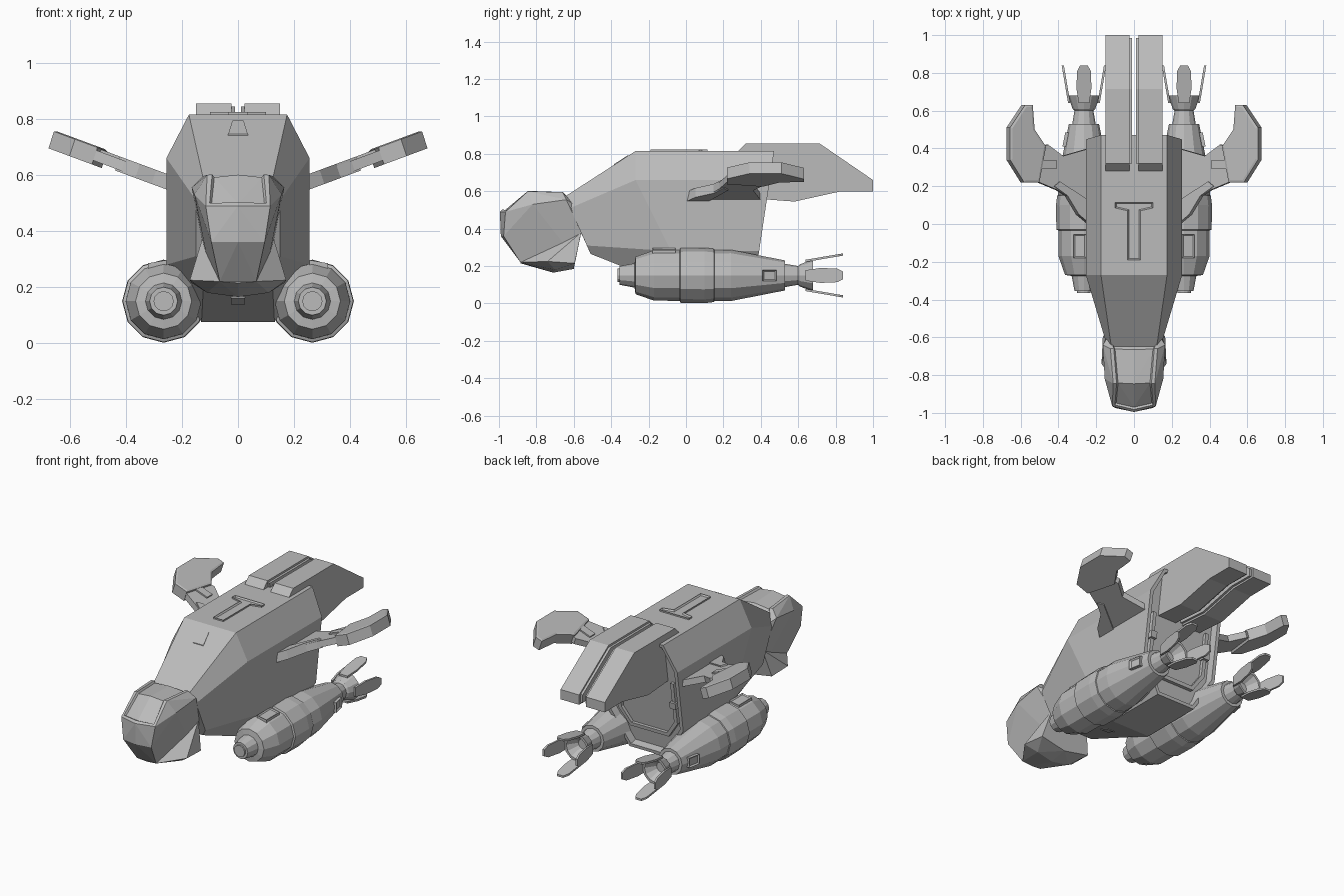
import bpy, bmesh, math
from mathutils import Vector

cube = bpy.data.objects.get("Cube")
if cube:
    bpy.data.objects.remove(cube, do_unlink=True)

grey = bpy.data.materials.new("hull_grey")
grey.use_nodes = True
grey.diffuse_color = (0.5, 0.5, 0.5, 1)
grey.node_tree.nodes["Principled BSDF"].inputs["Base Color"].default_value = (0.5, 0.5, 0.5, 1)


def finish(bm, name):
    bmesh.ops.recalc_face_normals(bm, faces=bm.faces[:])
    mesh = bpy.data.meshes.new(name)
    bm.to_mesh(mesh)
    bm.free()
    mesh.materials.append(grey)
    obj = bpy.data.objects.new(name, mesh)
    bpy.context.collection.objects.link(obj)
    return obj


def loft(bm, rings):
    """Skin closed rings of points and cap both ends; returns the last cap."""
    loops = [[bm.verts.new(p) for p in ring] for ring in rings]
    n = len(loops[0])
    for a, b in zip(loops, loops[1:]):
        for i in range(n):
            j = (i + 1) % n
            bm.faces.new((a[i], a[j], b[j], b[i]))
    bm.faces.new(loops[0])
    return bm.faces.new(loops[-1])


def plate(name, pts, low, high, place, rim=0, depth=0):
    """Extrude a 2D outline; place(u, v, t) puts it in space."""
    bm = bmesh.new()
    top = loft(bm, [[place(u, v, t) for u, v in pts] for t in (low, high)])
    bmesh.ops.recalc_face_normals(bm, faces=bm.faces[:])
    if rim:
        bmesh.ops.inset_region(bm, faces=[top], thickness=rim, depth=depth)
    return finish(bm, name)


def mirrored(pts):
    return pts + [(-u, v) for u, v in reversed(pts)]


def hull_of(name, half, window=False):
    """Convex solid from the points of one half."""
    bm = bmesh.new()
    for x, y, z in half:
        for s in ((1, -1) if x else (1,)):
            bm.verts.new((s * x, y, z))
    out = bmesh.ops.convex_hull(bm, input=bm.verts[:])
    bmesh.ops.delete(bm, geom=[g for g in out["geom_interior"] if isinstance(g, bmesh.types.BMVert)], context="VERTS")
    bmesh.ops.dissolve_limit(bm, angle_limit=0.03, verts=bm.verts[:], edges=bm.edges[:])
    bmesh.ops.recalc_face_normals(bm, faces=bm.faces[:])
    if window:
        glass = [f for f in bm.faces if f.normal.z > 0.5 and abs(f.normal.x) < 0.3]
        bmesh.ops.inset_region(bm, faces=glass, thickness=0.018, depth=0)
        bmesh.ops.inset_region(bm, faces=glass, thickness=0.006, depth=-0.012)
    return finish(bm, name)


def lathe(name, x, z, profile, sides=12):
    bm = bmesh.new()
    angles = [2 * math.pi * i / sides for i in range(sides)]
    loft(bm, [[(x + r * math.cos(a), y, z + r * math.sin(a)) for a in angles] for y, r in profile])
    return finish(bm, name)


# Main hull: three stations, the rear wall sunk behind a rim
def rear(z):
    return 0.349 + 0.15 * z

stations = [
    [(0.12, -0.65, 0.57), (0.15, -0.62, 0.51), (0.15, -0.53, 0.31), (0.12, -0.51, 0.265)],
    [(0.175, -0.27, 0.815), (0.255, -0.27, 0.66), (0.255, -0.08, 0.28), (0.13, -0.03, 0.075)],
    [(x, rear(z), z) for x, z in ((0.175, 0.815), (0.255, 0.66), (0.255, 0.28), (0.13, 0.075))],
]
bm = bmesh.new()
back = loft(bm, [h + [(-x, y, z) for x, y, z in reversed(h)] for h in stations])
bmesh.ops.recalc_face_normals(bm, faces=bm.faces[:])
bmesh.ops.inset_region(bm, faces=[back], thickness=0.022, depth=0)
bmesh.ops.inset_region(bm, faces=[back], thickness=0.004, depth=-0.045)
finish(bm, "main_hull")

# Rear door frame
outer = [(0.2, 0.56), (0.2, 0.3), (0.13, 0.2), (0, 0.2)]
inner = [(0, 0.222), (0.12, 0.222), (0.178, 0.308), (0.178, 0.56)]
for side in (1, -1):
    plate("door_frame", [(side * u, v) for u, v in outer + inner], -0.01, 0.02,
          lambda u, v, t: (u, rear(v) - 0.045 + t, v))
    plate("door_latch", [(side * u, v) for u, v in ((0.17, 0.4), (0.21, 0.4), (0.21, 0.44), (0.17, 0.44))],
          -0.01, 0.035, lambda u, v, t: (u, rear(v) - 0.045 + t, v))

# Roof hatch and slope marker
tee = [(0.034, -0.19), (0.034, 0.07), (0.1, 0.085), (0.1, 0.115)]
plate("roof_hatch", mirrored(tee), 0.81, 0.824, lambda u, v, t: (u, v, t), 0.012, -0.012)
plate("slope_marker", mirrored([(0.035, -0.385), (0.02, -0.31)]), -0.01, 0.004,
      lambda u, v, t: (u, v, 0.815 + 0.645 * (v + 0.27) + t))
plate("belly_marker", mirrored([(0.025, -0.26), (0.025, -0.2)]), -0.01, 0.005,
      lambda u, v, t: (u, v, 0.064 - 0.396 * (v + 0.0) - t))

# Cockpit shell with sunken window, and the chin beneath it
hull_of("cockpit", [
    (0.115, -0.965, 0.49), (0, -0.995, 0.49), (0.095, -0.975, 0.36), (0, -0.99, 0.36),
    (0.065, -0.885, 0.22), (0.11, -0.845, 0.6), (0, -0.85, 0.612), (0.125, -0.66, 0.595),
    (0, -0.66, 0.605), (0.155, -0.82, 0.53), (0.165, -0.64, 0.555), (0.13, -0.56, 0.38),
    (0.14, -0.6, 0.53), (0.1, -0.6, 0.25)], True)
hull_of("chin", [
    (0.065, -0.885, 0.22), (0.125, -0.56, 0.38), (0.172, -0.74, 0.225), (0.165, -0.595, 0.215),
    (0.11, -0.7, 0.18), (0, -0.71, 0.165), (0, -0.6, 0.185), (0, -0.885, 0.215)])

# Twin tail booms
boom = [(0.27, 0.805), (0.32, 0.855), (0.715, 0.855), (1.0, 0.66), (1.0, 0.6),
        (0.83, 0.6), (0.58, 0.545), (0.38, 0.56)]
for side, label in ((1, "left"), (-1, "right")):
    plate(label + "_tail_boom", boom, 0.024, 0.15, lambda u, v, t: (side * t, u, v))
    plate(label + "_boom_liner", [(u, v - 0.012) for u, v in boom[1:3]] + [(0.985, 0.658), (0.985, 0.61)]
          + [(u, v + 0.012) for u, v in boom[5:]], 0.01, 0.03, lambda u, v, t: (side * t, u, v))

# Wings: sloped strut, root fairing and crescent tip
strut = [(0.24, 0.02), (0.3, 0.11), (0.41, 0.18), (0.53, 0.23), (0.5, 0.41), (0.46, 0.42), (0.38, 0.36), (0.24, 0.4)]
fairing = [(0.24, 0.0), (0.3, 0.05), (0.36, 0.15), (0.43, 0.2), (0.4, 0.225), (0.3, 0.16), (0.24, 0.12)]
tip = [(0.51, 0.22), (0.59, 0.22), (0.665, 0.34), (0.665, 0.51), (0.585, 0.63), (0.545, 0.63),
       (0.535, 0.5), (0.475, 0.41)]
ridge = [(0.42, 0.29), (0.5, 0.29), (0.5, 0.34), (0.42, 0.34)]
for side, label in ((1, "left"), (-1, "right")):
    def slope(u, v, t):
        return (side * (u - 0.33 * t), v, 0.575 + 0.37 * (u - 0.255) + t)
    plate(label + "_wing_strut", strut, -0.018, 0.018, slope)
    plate(label + "_wing_fairing", fairing, -0.024, 0.026, slope)
    plate(label + "_wing_ridge", ridge, 0, 0.026, slope)
    plate(label + "_wing_tip", tip, -0.032, 0.028, slope, 0.012, 0.004)

# Engines with raised bands, nozzles and four petals each
CX, CZ = 0.265, 0.15
body = [(-0.355, 0.03), (-0.355, 0.05), (-0.275, 0.065), (-0.27, 0.1), (-0.17, 0.135),
        (0.24, 0.137), (0.53, 0.08), (0.53, 0.062), (0.6, 0.05), (0.61, 0.06), (0.68, 0.085),
        (0.68, 0.07), (0.62, 0.03)]
petal = [(0.64, -0.028), (0.72, -0.04), (0.81, -0.036), (0.84, -0.02),
         (0.84, 0.02), (0.81, 0.036), (0.72, 0.04), (0.64, 0.028)]
for side, label in ((1, "left"), (-1, "right")):
    x = side * CX
    lathe(label + "_engine", x, CZ, body)
    lathe(label + "_engine_band", x, CZ, [(-0.035, 0.134), (-0.03, 0.146), (0.1, 0.148), (0.15, 0.142), (0.155, 0.13)])
    lathe(label + "_intake_ring", x, CZ, [(-0.365, 0.022), (-0.365, 0.036), (-0.35, 0.036)])
    for k in range(4):
        c, s = round(math.cos(k * math.pi / 2)), round(math.sin(k * math.pi / 2))
        def around(u, v, t):
            r = 0.078 + 0.17 * (u - 0.64) + t
            return (x + c * r - s * v, u, CZ + s * r + c * v)
        plate(label + "_nozzle_petal", petal, -0.006, 0.006, around)
    plate(label + "_engine_window", [(0.41, -0.03), (0.485, -0.03), (0.485, 0.03), (0.41, 0.03)], -0.02, 0.012,
          lambda u, v, t: (x + side * (0.102 - 0.2 * (u - 0.41) + t), u, CZ + v), 0.012, -0.008)
    plate(label + "_engine_hatch", [(-0.01, -0.18), (0.055, -0.18), (0.055, -0.055), (-0.01, -0.055)], -0.02, 0.012,
          lambda u, v, t: (x + side * u, v, 0.287 - 0.25 * abs(u) + t), 0.01, -0.006)
